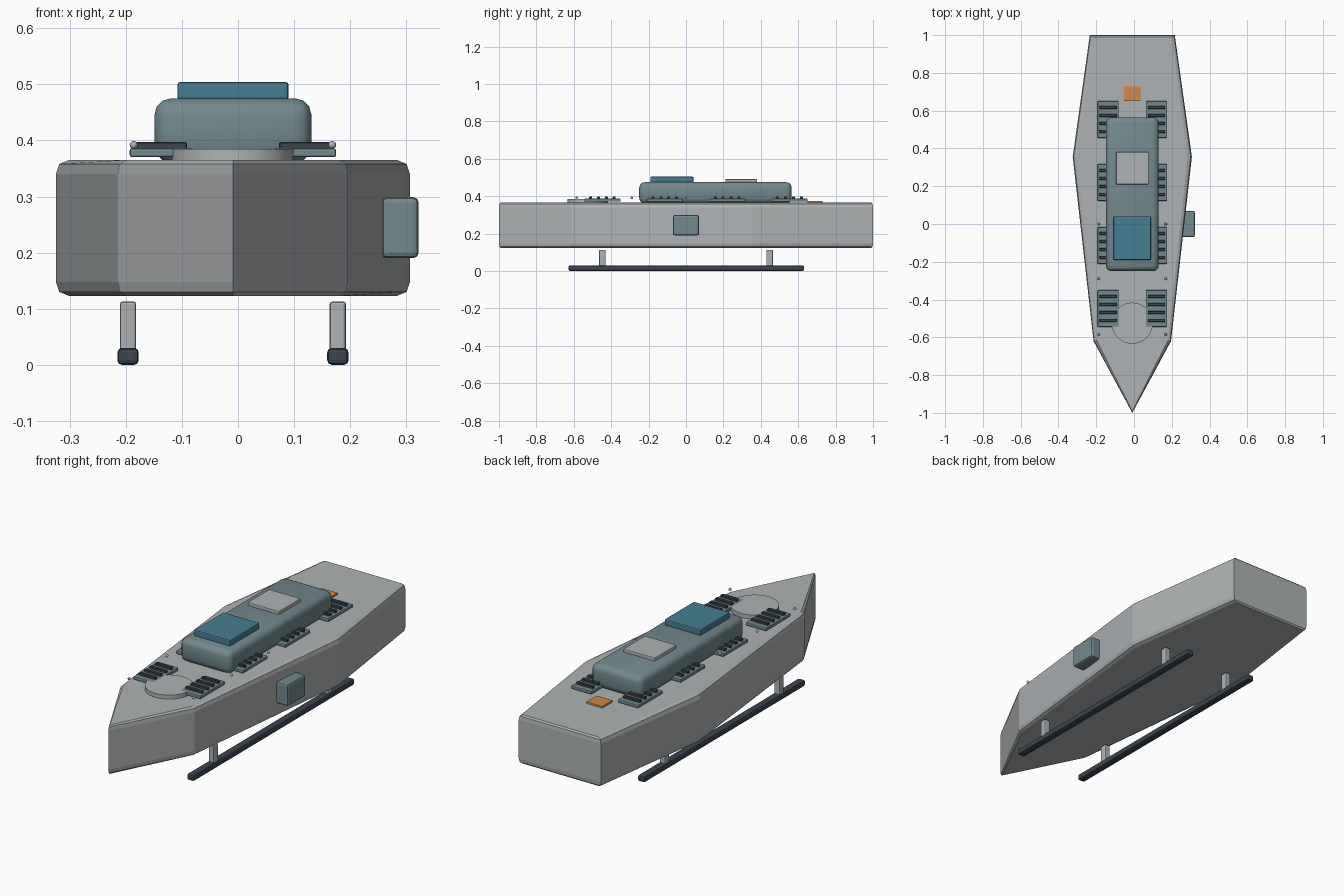
import bpy, bmesh, math

cube = bpy.data.objects.get("Cube")
if cube:
    bpy.data.objects.remove(cube, do_unlink=True)

CX = -0.009  # centreline of the vessel


def material(name, rgb):
    m = bpy.data.materials.new(name)
    m.use_nodes = True
    m.diffuse_color = (*rgb, 1)
    bsdf = next(n for n in m.node_tree.nodes if n.type == "BSDF_PRINCIPLED")
    bsdf.inputs["Base Color"].default_value = (*rgb, 1)
    return m


GREY = material("hull grey", (0.43, 0.45, 0.46))
TEAL = material("grey teal", (0.17, 0.25, 0.27))
BLUE = material("window blue", (0.06, 0.21, 0.29))
DARK = material("dark slate", (0.045, 0.058, 0.075))
ORANGE = material("hatch orange", (0.62, 0.25, 0.075))


def finish(name, bm, mat, smooth=False):
    bmesh.ops.recalc_face_normals(bm, faces=bm.faces)
    me = bpy.data.meshes.new(name)
    bm.to_mesh(me)
    bm.free()
    me.materials.append(mat)
    ob = bpy.data.objects.new(name, me)
    bpy.context.collection.objects.link(ob)
    if smooth:
        bpy.ops.object.select_all(action="DESELECT")
        ob.select_set(True)
        bpy.context.view_layer.objects.active = ob
        bpy.ops.object.shade_smooth_by_angle(angle=math.radians(35))
    return ob


def box(name, x, y, z, mat, bevel=0.0, segments=2, smooth=False):
    """Box spanning the (low, high) pairs x, y and z, with rounded edges."""
    bm = bmesh.new()
    bmesh.ops.create_cube(bm, size=1)
    for v in bm.verts:
        for i, (lo, hi) in enumerate((x, y, z)):
            v.co[i] = lo if v.co[i] < 0 else hi
    if bevel:
        bmesh.ops.bevel(bm, geom=bm.edges[:], offset=bevel, segments=segments,
                        profile=0.5, affect="EDGES", clamp_overlap=True)
    return finish(name, bm, mat, smooth)


def span(centre, half):
    return (centre - half, centre + half)


# Hull: one deck outline stacked in rings, drawn in at the top and bottom rims
right_side = [(0.205, -0.62), (0.3155, 0.355), (0.225, 1.0)]
outline = [(0, -1.0)] + right_side + [(-x, y) for x, y in reversed(right_side)]
rings = [(0.123, 0.023), (0.13, 0.006), (0.148, 0),
         (0.34, 0), (0.358, 0.006), (0.365, 0.023)]
bm = bmesh.new()
loops = []
for z, inset in rings:
    sx, sy = 1 - inset / 0.3155, 1 - inset * 0.4
    loops.append([bm.verts.new((CX + x * sx, y * sy, z)) for x, y in outline])
n = len(outline)
for low, high in zip(loops, loops[1:]):
    for i in range(n):
        j = (i + 1) % n
        bm.faces.new((low[i], low[j], high[j], high[i]))
bm.faces.new(loops[0])
bm.faces.new(loops[-1])
finish("hull", bm, GREY)

# Deckhouse with its roof panels
box("deckhouse", span(CX, 0.14), (-0.25, 0.565), (0.36, 0.475), TEAL, 0.03, 3, True)
box("roof_window", span(CX, 0.099), (-0.19, 0.04), (0.472, 0.504), BLUE, 0.005)
box("roof_hatch", span(CX, 0.086), (0.21, 0.38), (0.47, 0.491), GREY, 0.004)
box("stern_hatch", span(CX, 0.044), (0.65, 0.73), (0.362, 0.374), ORANGE, 0.002)

# Round foredeck platform
bm = bmesh.new()
bmesh.ops.create_cone(bm, cap_ends=True, segments=32, radius1=0.109,
                      radius2=0.109, depth=0.025)
bmesh.ops.translate(bm, verts=bm.verts, vec=(CX, -0.525, 0.3725))
finish("foredeck_platform", bm, GREY, True)

# Side locker
box("side_locker", (0.256, 0.322), (-0.07, 0.07), (0.19, 0.299), TEAL, 0.01)

for side, label in ((1, "left"), (-1, "right")):
    # Louvred deck vents
    for k in range(4):
        yc = -0.447 + k * 0.3335
        xc = CX + side * 0.128
        box(f"{label}_vent_{k + 1}", span(xc, 0.056), span(yc, 0.097),
            (0.37, 0.386), TEAL, 0.004)
        for s in range(4):
            box(f"{label}_vent_{k + 1}_slat_{s + 1}", span(xc, 0.046),
                span(yc + (s - 1.5) * 0.042, 0.008), (0.384, 0.397), DARK, 0.002, 1)

    # Small deck lights
    for k, y in enumerate((-0.585, -0.29, 0.0)):
        bm = bmesh.new()
        bmesh.ops.create_uvsphere(bm, u_segments=12, v_segments=8, radius=0.007)
        bmesh.ops.translate(bm, verts=bm.verts, vec=(CX + side * 0.177, y, 0.392))
        finish(f"{label}_deck_light_{k + 1}", bm, GREY, True)

    # Landing skid and its struts
    xs = CX + side * 0.187
    box(f"{label}_skid", span(xs, 0.019), span(0.002, 0.63), (0, 0.03), DARK, 0.008)
    for y, end in ((-0.447, "front"), (0.447, "rear")):
        box(f"{label}_{end}_strut", span(xs, 0.0145), span(y, 0.0175),
            (0.02, 0.113), GREY, 0.005)
